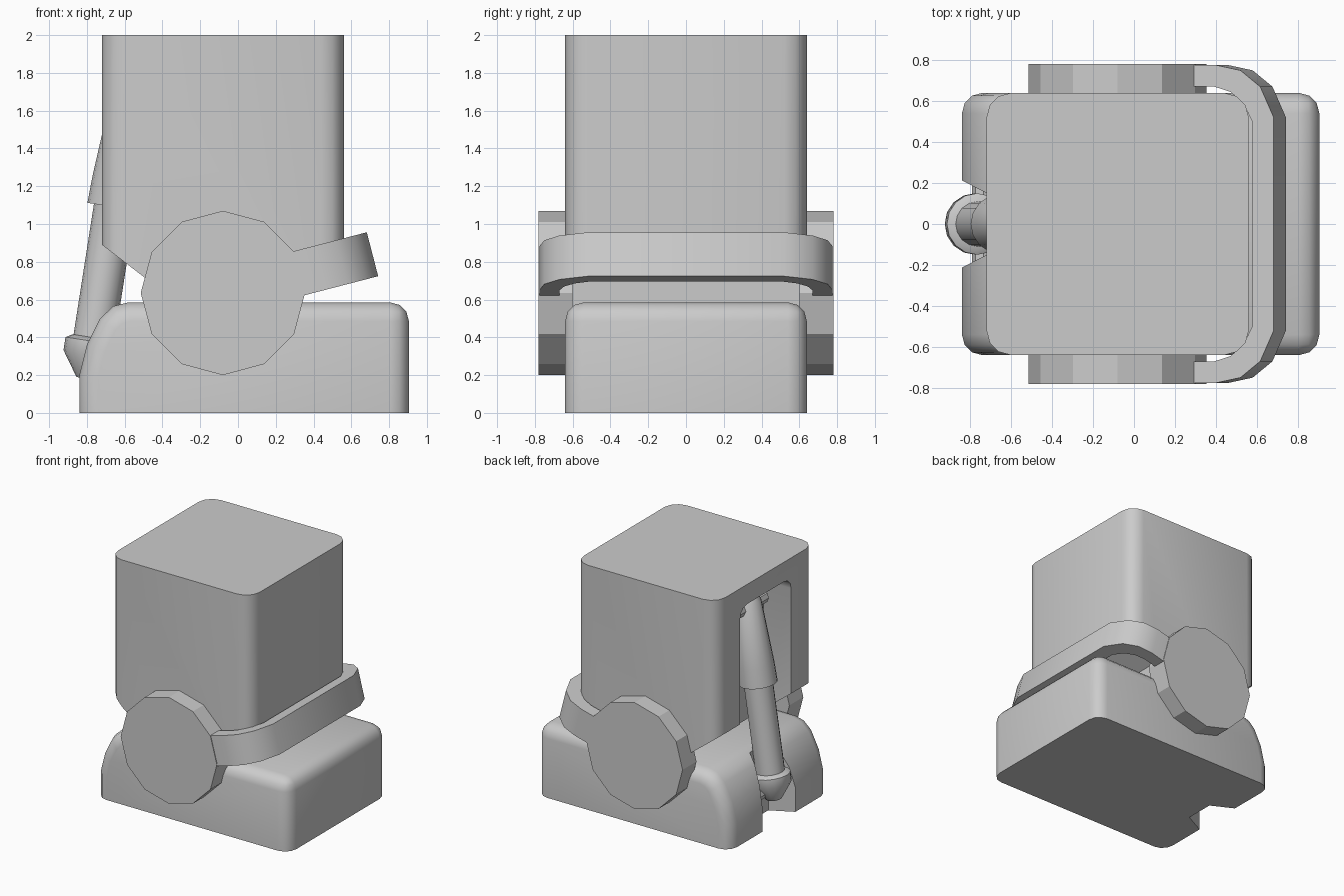
import bpy, bmesh, math
from mathutils import Vector, Matrix

if "Cube" in bpy.data.objects:
    bpy.data.objects.remove(bpy.data.objects["Cube"])


def finish(bm, name, angle=40):
    bmesh.ops.recalc_face_normals(bm, faces=bm.faces)
    me = bpy.data.meshes.new(name)
    bm.to_mesh(me)
    bm.free()
    ob = bpy.data.objects.new(name, me)
    bpy.context.collection.objects.link(ob)
    if angle:
        smooth(ob, angle)
    return ob


def activate(ob):
    bpy.ops.object.select_all(action='DESELECT')
    ob.select_set(True)
    bpy.context.view_layer.objects.active = ob


def smooth(ob, angle=40):
    activate(ob)
    bpy.ops.object.shade_smooth_by_angle(angle=math.radians(angle))


def prism(points, start, depth):
    """Extrude a closed 3D outline along a vector."""
    bm = bmesh.new()
    face = bm.faces.new([bm.verts.new(Vector(p) + Vector(start)) for p in points])
    ext = bmesh.ops.extrude_face_region(bm, geom=[face])['geom']
    bmesh.ops.translate(bm, vec=depth, verts=[v for v in ext if isinstance(v, bmesh.types.BMVert)])
    bmesh.ops.recalc_face_normals(bm, faces=bm.faces)
    return bm


def side_prism(profile, half_width):
    return prism([(x, 0, z) for x, z in profile], (0, -half_width, 0), (0, 2 * half_width, 0))


def bevel(bm, test, offset, segments=3):
    edges = [e for e in bm.edges if test(e)]
    bmesh.ops.bevel(bm, geom=edges, offset=offset, segments=segments, profile=0.5,
                    affect='EDGES', clamp_overlap=True)


def cut(ob, cutter):
    activate(ob)
    mod = ob.modifiers.new("cut", 'BOOLEAN')
    mod.operation = 'DIFFERENCE'
    mod.solver = 'EXACT'
    mod.object = cutter
    bpy.ops.object.modifier_apply(modifier=mod.name)
    bpy.data.objects.remove(cutter)
    smooth(ob)


def lathe(name, base, axis, profile, sides=16):
    """Turned part: profile is (radius, distance along axis)."""
    bm = bmesh.new()
    rot = Vector((0, 0, 1)).rotation_difference(Vector(axis)).to_matrix()
    rings = []
    for r, h in profile:
        rings.append([bm.verts.new(Vector(base) + rot @ Vector(
            (r * math.cos(2 * math.pi * i / sides), r * math.sin(2 * math.pi * i / sides), h)))
            for i in range(sides)])
    for a, b in zip(rings, rings[1:]):
        for i in range(sides):
            j = (i + 1) % sides
            bm.faces.new((a[i], a[j], b[j], b[i]))
    bm.faces.new(rings[0])
    bm.faces.new(rings[-1])
    return finish(bm, name)


# Foot block with rounded edges and a sloping heel
bm = side_prism([(-.84, 0), (-.84, .2), (-.80, .36), (-.73, .5), (-.66, .565), (-.58, .585),
                 (.905, .585), (.905, 0)], .64)
bevel(bm, lambda e: max(v.co.z for v in e.verts) > .01 and e.calc_face_angle(0) > 1, .1)
foot = finish(bm, "foot", None)
cutter = finish(prism([(-1, .295, 0), (-.66, .12, 0), (-.66, -.12, 0), (-1, -.295, 0)],
                      (0, 0, -.1), (0, 0, 1)), "heel_notch_cutter", None)
cut(foot, cutter)

# Lower leg block with a recess in the back
bm = side_prism([(-.72, 2), (-.72, .89), (-.33, .59), (-.33, .45), (.3, .45), (.3, .7),
                 (.56, .85), (.56, 2)], .64)
bevel(bm, lambda e: e.calc_length() > .5 and abs(e.verts[0].co.z - e.verts[1].co.z) > .5, .12)
leg = finish(bm, "lower_leg", None)
bm = prism([(0, -.33, .3), (0, .33, .3), (0, .33, 1.84), (0, -.33, 1.84)], (-1, 0, 0), (.53, 0, 0))
bevel(bm, lambda e: all(v.co.z > 1 for v in e.verts)
      and abs(e.verts[0].co.x - e.verts[1].co.x) > .1, .09)
cut(leg, finish(bm, "leg_recess_cutter", None))

# Twelve-sided ankle discs
pivot = Vector((-.08, 0, .635))
ring = [(pivot.x + .435 * math.cos(i * math.pi / 6), 0, pivot.z + .435 * math.sin(i * math.pi / 6))
        for i in range(12)]
for side, name in ((-1, "ankle_disc_front"), (1, "ankle_disc_back")):
    finish(prism(ring, (0, side * .6, 0), (0, side * .18, 0)), name, 25)

# Tilted U-shaped strap joining the discs
outer = [(.3, .775), (.53, .775), (.65, .75), (.75, .67), (.818, .52)]
inner = [(.71, .5), (.665, .59), (.6, .645), (.52, .67), (.3, .67)]
half = outer + inner
bm = bmesh.new()
for z in (-.12, .12):
    for s in (-1, 1):
        for i in range(4):
            quad = [outer[i], outer[i + 1], inner[3 - i], inner[4 - i]]
            bm.faces.new([bm.verts.new((u, s * y, z)) for u, y in quad])
    bm.faces.new([bm.verts.new(p + (z,)) for p in
                  ((.818, .52), (.818, -.52), (.71, -.5), (.71, .5))])
for s in (-1, 1):
    for path in (outer, inner):
        for a, b in zip(path, path[1:]):
            bm.faces.new([bm.verts.new((p[0], s * p[1], z)) for p, z in
                          ((a, -.12), (b, -.12), (b, .12), (a, .12))])
    bm.faces.new([bm.verts.new((.3, s * y, z)) for y, z in
                  ((.67, -.12), (.775, -.12), (.775, .12), (.67, .12))])
for u, y in ((.818, .52), (.71, .5)):
    bm.faces.new([bm.verts.new((u, yy, z)) for yy, z in
                  ((-y, -.12), (y, -.12), (y, .12), (-y, .12))])
bmesh.ops.remove_doubles(bm, verts=bm.verts, dist=.0005)
bmesh.ops.transform(bm, verts=bm.verts, matrix=Matrix.Translation(pivot)
                    @ Matrix.Rotation(math.radians(-14.5), 4, 'Y'))
finish(bm, "ankle_strap")

# Rear piston: end cup, rod and tapering sleeve along one leaning axis
axis = Vector((.156, 0, 1)).normalized()
base = Vector((-.785, 0, .25))
lathe("piston_cup", base, axis, [(.06, -.07), (.15, .06), (.15, .13), (.115, .15)])
lathe("piston_rod", base, axis, [(.11, .1), (.11, .9)])
lathe("piston_sleeve", base, axis, [(.145, .85), (.14, 1.0), (.105, 1.5), (.07, 1.56)])

# Cross pins holding the piston ends
lathe("lower_piston_pin", base + Vector((.05, -.23, 0)), (0, 1, 0), [(.055, 0), (.055, .46)], 8)
lathe("upper_piston_pin", base + axis * 1.46 + Vector((0, -.2, 0)), (0, 1, 0),
      [(.05, 0), (.05, .4)], 8)
